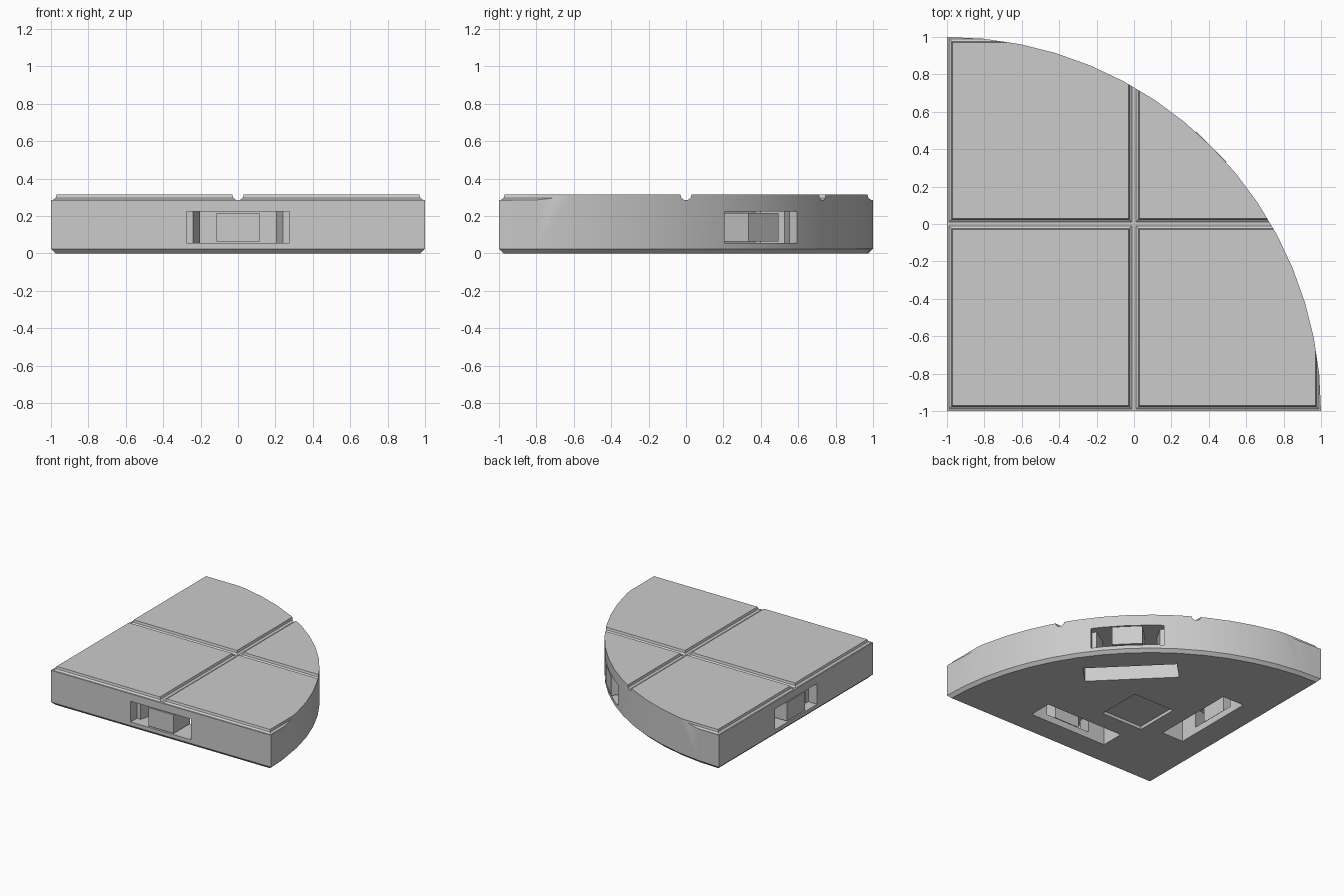
import bpy, bmesh, math
from mathutils import Matrix, Vector

if "Cube" in bpy.data.objects:
    bpy.data.objects.remove(bpy.data.objects["Cube"], do_unlink=True)

HEIGHT = 0.315
GROOVE = [(-0.03, 0.4), (-0.03, 0.315), (-0.025, 0.297), (-0.01, 0.286),
          (0.01, 0.286), (0.025, 0.297), (0.03, 0.315), (0.03, 0.4)]

stone = bpy.data.materials.new("stone_grey")
stone.use_nodes = True
colour = (0.6, 0.6, 0.6, 1)
stone.diffuse_color = colour
stone.node_tree.nodes["Principled BSDF"].inputs["Base Color"].default_value = colour


def prism(name, outline, bottom, top, matrix=None, bevel=0):
    """Extrude a flat outline from bottom to top, with optional lower chamfer."""
    bm = bmesh.new()
    base = bm.faces.new([bm.verts.new((x, y, bottom)) for x, y in outline])
    out = bmesh.ops.extrude_face_region(bm, geom=[base], use_keep_orig=True)
    lifted = [v for v in out["geom"] if isinstance(v, bmesh.types.BMVert)]
    bmesh.ops.translate(bm, verts=lifted, vec=(0, 0, top - bottom))
    bmesh.ops.recalc_face_normals(bm, faces=bm.faces[:])
    if bevel:
        bmesh.ops.bevel(bm, geom=base.edges[:], offset=bevel, segments=1,
                        affect='EDGES', clamp_overlap=False)
    if matrix:
        bm.transform(matrix)
    mesh = bpy.data.meshes.new(name)
    bm.to_mesh(mesh)
    bm.free()
    mesh.materials.append(stone)
    obj = bpy.data.objects.new(name, mesh)
    bpy.context.collection.objects.link(obj)
    return obj


def cut(target, cutter):
    """Subtract the cutter and throw it away."""
    mod = target.modifiers.new("cut", 'BOOLEAN')
    mod.object, mod.operation, mod.solver = cutter, 'DIFFERENCE', 'EXACT'
    bpy.context.view_layer.objects.active = target
    bpy.ops.object.modifier_apply(modifier=mod.name)
    bpy.data.objects.remove(cutter, do_unlink=True)


def rect(x0, x1, y0, y1):
    return [(x0, y0), (x1, y0), (x1, y1), (x0, y1)]


# Quarter-round slab with a chamfered underside
steps = 16
angles = [math.pi / 2 * i / steps for i in range(steps + 1)]
outline = [(-1, -1)] + [(2 * math.cos(a) - 1, 2 * math.sin(a) - 1) for a in angles]
slab = prism("floor_tile", outline, 0, HEIGHT, bevel=0.025)

# Grooves between the squares and along their outer borders
upright = Matrix.Rotation(math.pi / 2, 4, 'X')
for turn in (0, math.pi / 2):
    for offset in (-1, 0, 1):
        place = (Matrix.Rotation(turn, 4, 'Z')
                 @ Matrix.Translation((offset, 0, 0)) @ upright)
        cut(slab, prism("groove_cutter", GROOVE, -1.2, 1.2, place))

# Clip ports on each side: tapered mouth, wide cavity open below, loose support
half = [(0.275, -0.1), (0.275, 0.08), (0.24, 0.08), (0.2, 0.24)]
mouth = half + [(-x, y) for x, y in reversed(half)]
mid = math.sqrt(2) - 1
ports = [("front", (0, -1), 0), ("side", (-1, 0), -90), ("curved", (mid, mid), 135)]
for name, (x, y), degrees in ports:
    place = (Matrix.Translation((x, y, 0))
             @ Matrix.Rotation(math.radians(degrees), 4, 'Z'))
    cut(slab, prism("mouth_cutter", mouth, 0.055, 0.225, place))
    cut(slab, prism("cavity_cutter", rect(-0.355, 0.355, 0.225, 0.42),
                    -0.1, 0.226, place))
    prism(name + "_port_support", rect(-0.115, 0.115, 0, 0.215), 0.065, 0.217, place)

# Shallow square recess underneath
cut(slab, prism("recess_cutter", rect(-0.42, -0.045, -0.42, -0.045), -0.1, 0.025))

# Smooth the curved wall, keep everything else crisp
bpy.ops.object.select_all(action='DESELECT')
slab.select_set(True)
bpy.context.view_layer.objects.active = slab
bpy.ops.object.shade_smooth_by_angle(angle=math.radians(20))
